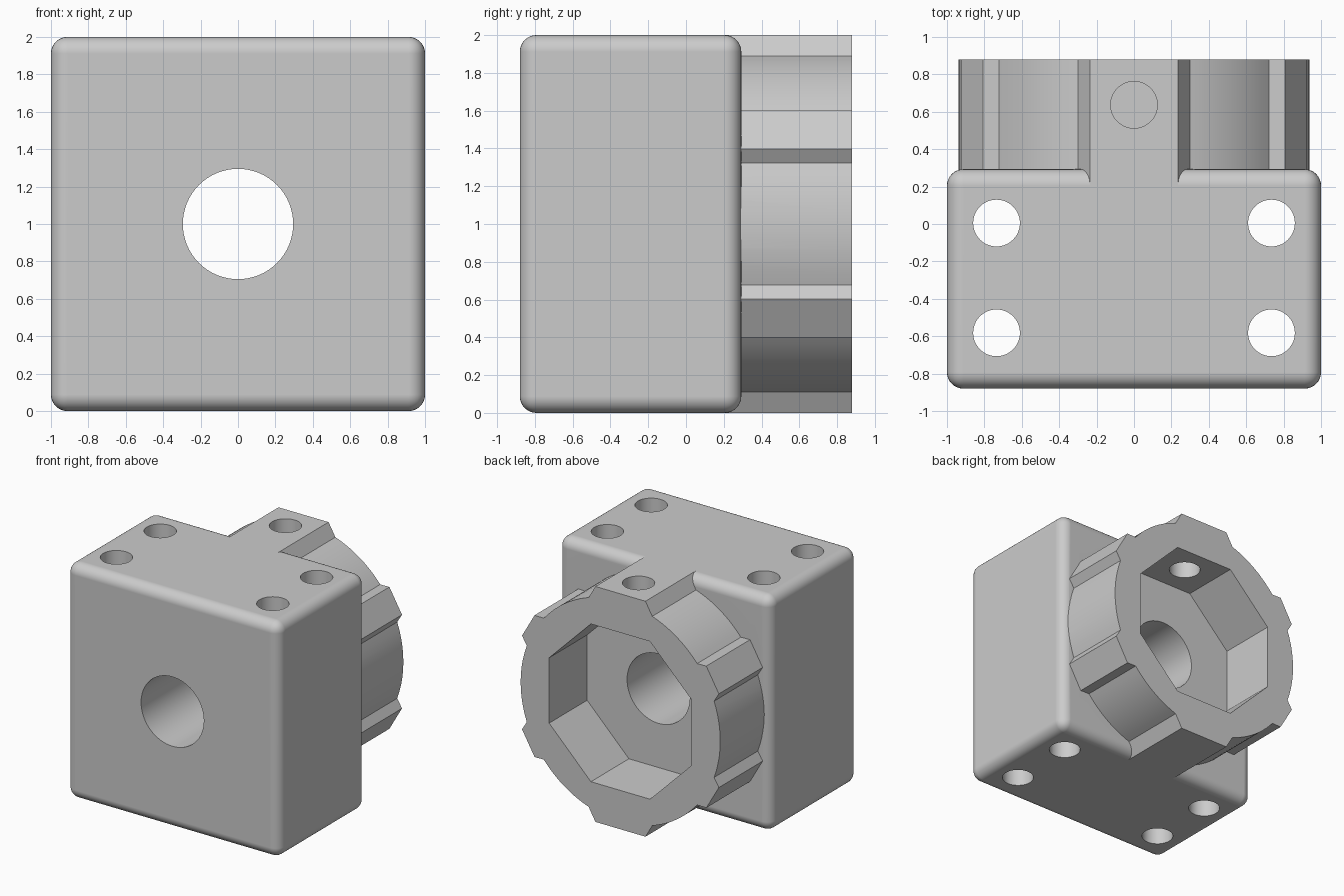
import bpy, bmesh, math
from mathutils import Vector

if "Cube" in bpy.data.objects:
    bpy.data.objects.remove(bpy.data.objects["Cube"])

grey = bpy.data.materials.new("plain grey")
grey.diffuse_color = (0.6, 0.6, 0.6, 1)
grey.use_nodes = True
grey.node_tree.nodes["Principled BSDF"].inputs["Base Color"].default_value = grey.diffuse_color


def apply(obj, mod):
    bpy.ops.object.select_all(action='DESELECT')
    obj.select_set(True)
    bpy.context.view_layer.objects.active = obj
    bpy.ops.object.modifier_apply(modifier=mod.name)


def combine(obj, other, operation):
    mod = obj.modifiers.new("combine", 'BOOLEAN')
    mod.operation, mod.solver, mod.object = operation, 'EXACT', other
    apply(obj, mod)
    bpy.data.objects.remove(other, do_unlink=True)


def prism(name, outline, y0, y1):
    """Extrude an (x, z) outline from y0 to y1."""
    bm = bmesh.new()
    face = bm.faces.new([bm.verts.new((x, y0, z)) for x, z in outline])
    out = bmesh.ops.extrude_face_region(bm, geom=[face])
    verts = [v for v in out["geom"] if isinstance(v, bmesh.types.BMVert)]
    bmesh.ops.translate(bm, verts=verts, vec=Vector((0, y1 - y0, 0)))
    bmesh.ops.recalc_face_normals(bm, faces=bm.faces)
    mesh = bpy.data.meshes.new(name)
    bm.to_mesh(mesh)
    bm.free()
    obj = bpy.data.objects.new(name, mesh)
    bpy.context.collection.objects.link(obj)
    mesh.materials.append(grey)
    return obj


def circle(radius, count, start=0.0):
    angles = [start + 2 * math.pi * i / count for i in range(count)]
    return [(radius * math.cos(a), 1 + radius * math.sin(a)) for a in angles]


def vertical_hole(target, x, y, z0, z1):
    bpy.ops.mesh.primitive_cylinder_add(vertices=48, radius=0.125, depth=z1 - z0,
                                        location=(x, y, (z0 + z1) / 2))
    cutter = bpy.context.object
    cutter.data.materials.append(grey)
    combine(target, cutter, 'DIFFERENCE')


# Rounded block
block = prism("bearing_block", [(-1, 0), (1, 0), (1, 2), (-1, 2)], -0.88, 0.293)
bevel = block.modifiers.new("rounding", 'BEVEL')
bevel.width, bevel.segments = 0.088, 8
apply(block, bevel)

# Collar with wide lugs at top and bottom and narrow lugs at the sides
R = 0.938
outline = []
for k in range(6):
    axis = math.radians(30 + 60 * k)
    half, base = (0.235, math.radians(18.6)) if k in (1, 4) else (0.118, math.radians(9.8))
    next_base = math.radians(18.6) if (k + 1) % 6 in (1, 4) else math.radians(9.8)
    c, s = math.cos(axis), math.sin(axis)
    outline.append((R * math.cos(axis - base), 1 + R * math.sin(axis - base)))
    for t in (-half, half):
        outline.append((c - t * s, 1 + s + t * c))
    a0, a1 = axis + base, axis + math.radians(60) - next_base
    for i in range(10):
        a = a0 + (a1 - a0) * i / 10
        outline.append((R * math.cos(a), 1 + R * math.sin(a)))
collar = prism("lugged_collar", outline, 0.1, 0.88)
combine(block, collar, 'UNION')

# Octagonal socket and centre bore
socket = circle(0.67 / math.cos(math.pi / 8), 8, math.pi / 8)
combine(block, prism("socket_cutter", socket, 0.37, 1.0), 'DIFFERENCE')
combine(block, prism("bore_cutter", circle(0.295, 64), -1.0, 0.6), 'DIFFERENCE')

# Bolt holes through the block, set screw hole in the top lug
for x in (-0.735, 0.735):
    for y in (-0.582, 0.005):
        vertical_hole(block, x, y, -0.1, 2.1)
vertical_hole(block, 0, 0.637, 1.3, 2.1)

# Smooth curved faces, keep flats flat
bpy.ops.object.select_all(action='DESELECT')
block.select_set(True)
bpy.context.view_layer.objects.active = block
bpy.ops.object.shade_smooth_by_angle(angle=math.radians(25))
weighted = block.modifiers.new("flat faces", 'WEIGHTED_NORMAL')
weighted.keep_sharp = True
